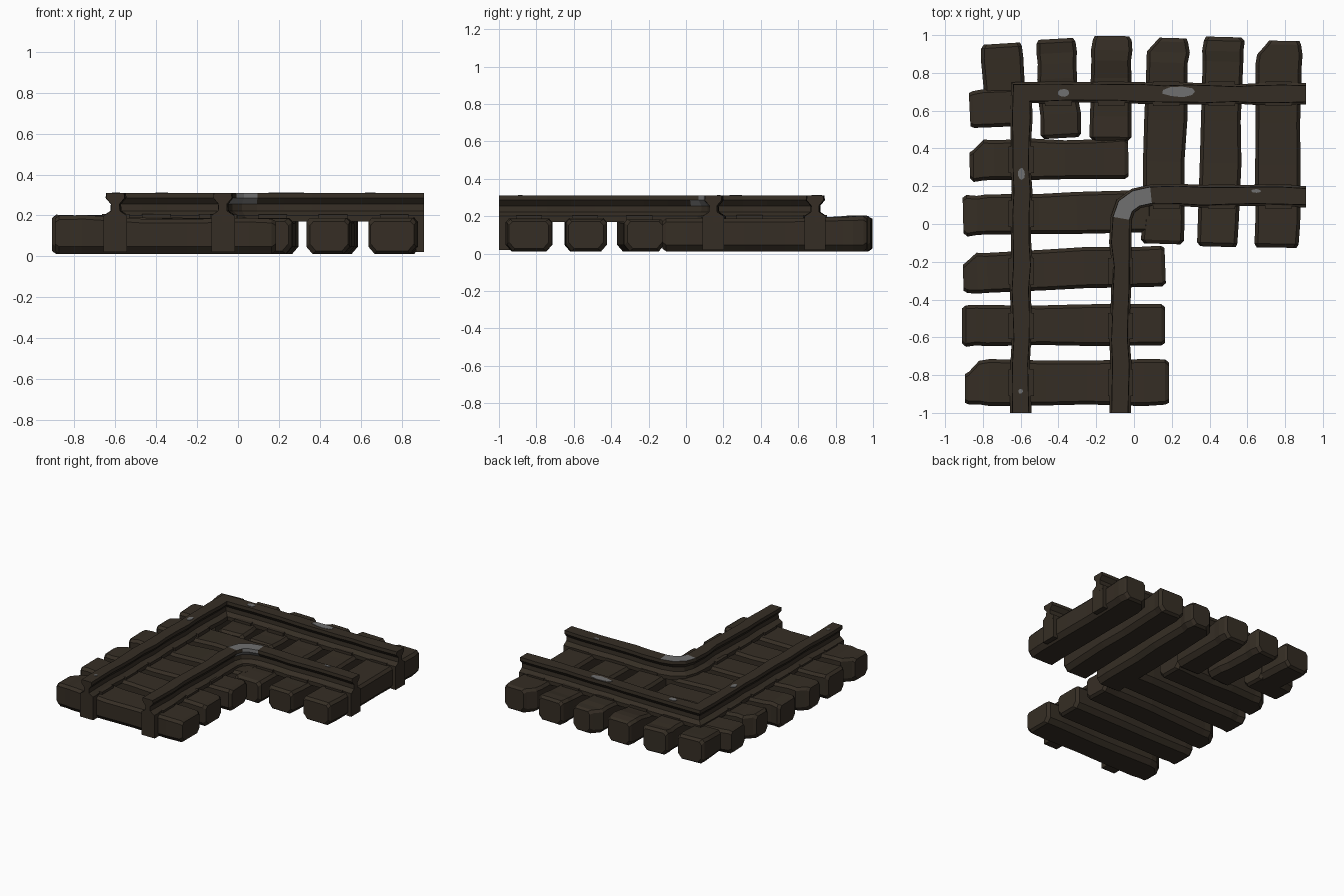
import bpy, bmesh, math, random
from mathutils import Vector

if "Cube" in bpy.data.objects:
    bpy.data.objects.remove(bpy.data.objects["Cube"])

random.seed(4)


def material(name, rgb):
    m = bpy.data.materials.new(name)
    m.diffuse_color = (*rgb, 1)
    m.use_nodes = True
    m.node_tree.nodes["Principled BSDF"].inputs["Base Color"].default_value = m.diffuse_color
    return m


BROWN = material("dark brown", (0.036, 0.027, 0.018))
GREY = material("worn grey", (0.16, 0.16, 0.16))


def finish(name, bm, mats):
    bmesh.ops.recalc_face_normals(bm, faces=bm.faces)
    me = bpy.data.meshes.new(name)
    bm.to_mesh(me)
    bm.free()
    ob = bpy.data.objects.new(name, me)
    for m in mats:
        me.materials.append(m)
    bpy.context.collection.objects.link(ob)
    return ob


def loft(bm, rings):
    loops = [[bm.verts.new(p) for p in r] for r in rings]
    n = len(loops[0])
    for a, b in zip(loops, loops[1:]):
        for i in range(n):
            bm.faces.new((a[i], a[(i + 1) % n], b[(i + 1) % n], b[i]))
    bm.faces.new(loops[0])
    bm.faces.new(loops[-1])


def jit(a):
    return random.uniform(-a, a)


# Rough-hewn sleeper; chop trims one corner of its outer end (start)
def sleeper(name, start, end, width, chop=0):
    a, b = Vector((*start, 0)), Vector((*end, 0))
    length = (b - a).length
    d = (b - a).normalized()
    side = Vector((-d.y, d.x, 0))
    h = width / 2
    stations = [0, 0.02, 0.075, 0.13, length * 0.4, length * 0.6,
                length - 0.13, length - 0.02, length]
    if length < 0.45:
        stations = [0, 0.02, 0.075, length - 0.02, length]
    rings = []
    for k, s in enumerate(stations):
        tip = k in (0, len(stations) - 1)
        inset = 0.014 if tip else 0
        top = 0.2 if s < 0.22 else 0.185
        left, right = h - inset, h - inset
        if s < 0.05:
            left -= max(chop, 0)
            right -= max(-chop, 0)
        if not tip:
            left += jit(0.006)
            right += jit(0.006)
            top += jit(0.005)
        zb, zt = 0.012 + inset, top - inset
        prof = [(-right + 0.03, zb), (left - 0.03, zb), (left, zb + 0.035),
                (left, zt - 0.02), (left - 0.018, zt),
                (-right + 0.018, zt), (-right, zt - 0.02), (-right, zb + 0.035)]
        rings.append([a + d * s + side * u + Vector((0, 0, z)) for u, z in prof])
    bm = bmesh.new()
    loft(bm, rings)
    finish(name, bm, [BROWN])


# Sleepers of the leg running toward the front
sleeper("sleeper_front_1", (-0.895, -0.84), (0.185, -0.84), 0.24, 0.06)
sleeper("sleeper_front_2", (-0.91, -0.54), (0.165, -0.535), 0.215)
sleeper("sleeper_front_3", (-0.905, -0.26), (0.165, -0.22), 0.215, 0.05)
sleeper("sleeper_front_4", (-0.905, 0.045), (0.10, 0.07), 0.215)
sleeper("sleeper_front_5", (-0.87, 0.335), (-0.03, 0.345), 0.215, 0.05)
# Short blocks at the corner
sleeper("corner_sleeper_low", (-0.87, 0.605), (-0.57, 0.62), 0.205)
sleeper("corner_sleeper_high", (-0.70, 0.955), (-0.68, 0.64), 0.22)
# Sleepers of the leg running to the right
sleeper("sleeper_right_1", (-0.415, 0.98), (-0.385, 0.455), 0.21)
sleeper("sleeper_right_2", (-0.117, 0.995), (-0.125, 0.44), 0.21)
sleeper("sleeper_right_3", (0.182, 0.985), (0.15, -0.105), 0.22, -0.05)
sleeper("sleeper_right_4", (0.475, 0.99), (0.445, -0.12), 0.215)
sleeper("sleeper_right_5", (0.77, 0.97), (0.755, -0.125), 0.24, -0.05)


# Rail profile swept with mitred corners along a flat path
PROFILE = [(-0.055, 0.17), (0.055, 0.17), (0.055, 0.2), (0.022, 0.222), (0.02, 0.255),
           (0.045, 0.285), (0.043, 0.31), (-0.043, 0.31), (-0.045, 0.285),
           (-0.02, 0.255), (-0.022, 0.222), (-0.055, 0.2)]


def rail(name, path, worn=None):
    pts = []
    for p, q in zip(path, path[1:]):
        p, q = Vector(p), Vector(q)
        n = max(1, round((q - p).length / 0.13))
        pts += [(p.lerp(q, i / n), i == 0) for i in range(n)]
    pts.append((Vector(path[-1]), True))
    rings = []
    for i, (p, fixed) in enumerate(pts):
        d1 = (p - pts[i - 1][0]).normalized() if i else None
        d2 = (pts[i + 1][0] - p).normalized() if i < len(pts) - 1 else None
        d1, d2 = d1 or d2, d2 or d1
        n1, n2 = Vector((-d1.y, d1.x)), Vector((-d2.y, d2.x))
        m = (n1 + n2).normalized()
        m /= m.dot(n1)
        w = 1 if fixed else 1 + jit(0.1)
        off = 0 if fixed else jit(0.005)
        rings.append([Vector((*(p + m * (u * w + off)), z)) for u, z in PROFILE])
    bm = bmesh.new()
    loft(bm, rings)
    bmesh.ops.recalc_face_normals(bm, faces=bm.faces)
    for f in bm.faces:
        if worn and worn(f):
            f.material_index = 1
    finish(name, bm, [BROWN, GREY])


def bend_worn(f):
    c, n = f.calc_center_median(), f.normal
    return c.x < 0.075 and c.y > 0.045 and c.z > 0.25 and (n.z > 0.9 or n.x - n.y > 0.3)


rail("outer_rail", [(-0.6, -1), (-0.595, 0.695), (0.91, 0.69)])
rail("inner_rail", [(-0.075, -1), (-0.068, 0.03), (-0.045, 0.095), (0.01, 0.135),
                    (0.09, 0.153), (0.91, 0.145)], bend_worn)


def box(name, lo, hi):
    bm = bmesh.new()
    bmesh.ops.create_cube(bm, size=1)
    for v in bm.verts:
        v.co = [(l + h) / 2 + c * (h - l) for l, h, c in zip(lo, hi, v.co)]
    return finish(name, bm, [BROWN])


# Straps that fold the rail feet down over the track ends
for n, x in (("outer", -0.6), ("inner", -0.072)):
    box(n + "_strap_front", (x - 0.057, -1, 0.02), (x + 0.057, -0.94, 0.2))
for n, y in (("outer", 0.69), ("inner", 0.145)):
    box(n + "_strap_right", (0.87, y - 0.057, 0.02), (0.91, y + 0.057, 0.2))

# Chair plates where rails cross sleepers
for y in (-0.84, -0.54, -0.25, 0.055, 0.34):
    box("chair_plate", (-0.665, y - 0.07, 0.17), (-0.53, y + 0.07, 0.207))
    if y < 0:
        box("chair_plate", (-0.138, y - 0.07, 0.17), (-0.005, y + 0.07, 0.204))
for x in (-0.4, -0.12, 0.17, 0.465, 0.765):
    box("chair_plate", (x - 0.07, 0.625, 0.17), (x + 0.07, 0.755, 0.207))
    if x > 0:
        box("chair_plate", (x - 0.07, 0.08, 0.17), (x + 0.07, 0.21, 0.204))


# Worn patches on the rail tops
def patch(x, y, rx, ry):
    bm = bmesh.new()
    vs = []
    for i in range(9):
        a, r = i * math.tau / 9, random.uniform(0.8, 1.0)
        vs.append(bm.verts.new((x + rx * r * math.cos(a), y + ry * r * math.sin(a), 0.309)))
    f = bm.faces.new(vs)
    ext = bmesh.ops.extrude_face_region(bm, geom=[f])
    for v in ext["geom"]:
        if isinstance(v, bmesh.types.BMVert):
            v.co.z += 0.004
    finish("worn_patch", bm, [GREY])


for p in ((0.24, 0.7, 0.1, 0.03), (-0.375, 0.695, 0.035, 0.022), (-0.597, 0.265, 0.022, 0.035),
          (0.645, 0.175, 0.03, 0.01), (-0.6, -0.885, 0.014, 0.014)):
    patch(*p)
